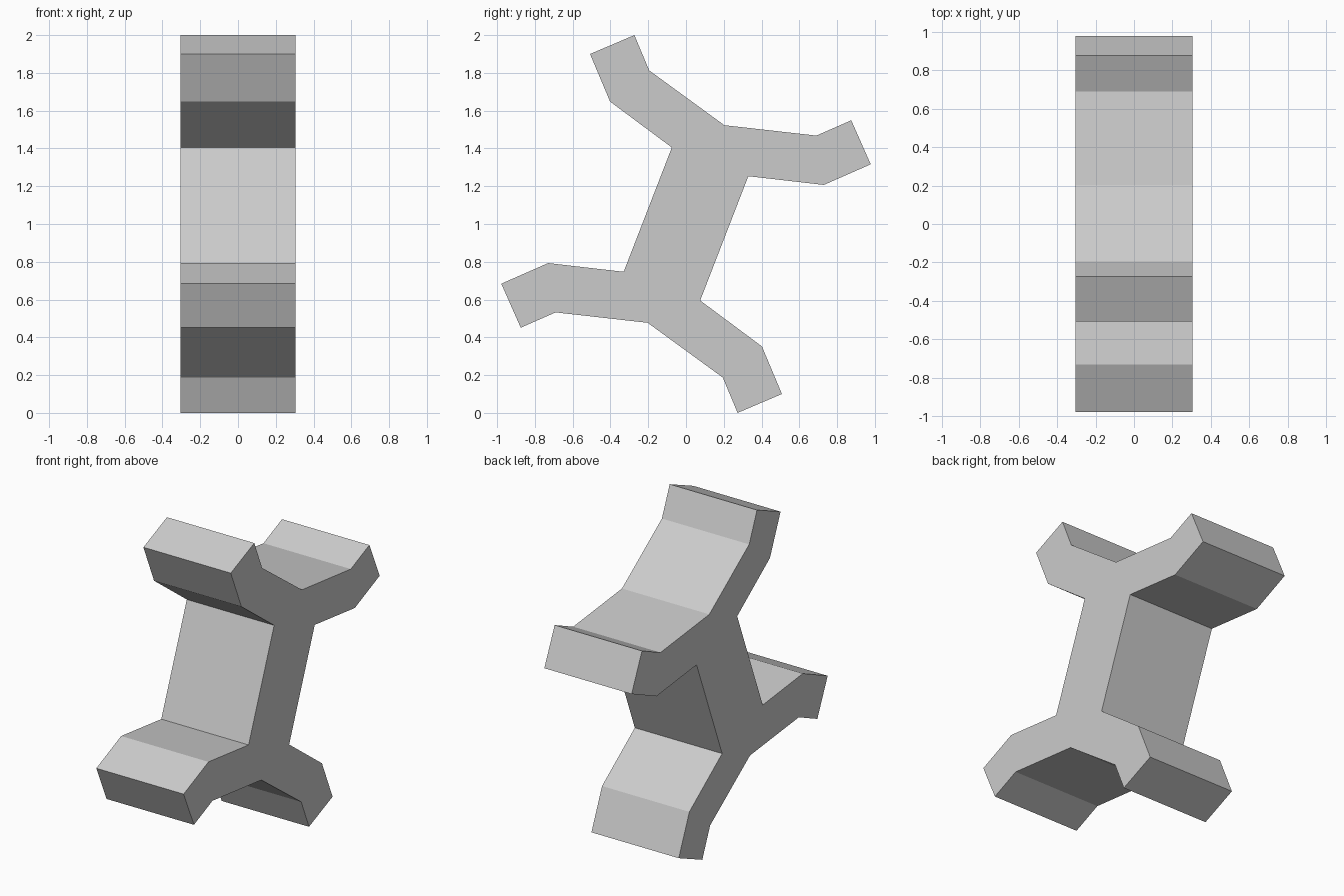
import bpy, bmesh

if "Cube" in bpy.data.objects:
    bpy.data.objects.remove(bpy.data.objects["Cube"])

HALF_WIDTH = 0.305

# Half of the four-armed outline as (y, z); the other half is a half turn about (0, 1)
half = [(-0.402, 1.648), (-0.508, 1.9), (-0.273, 2.0), (-0.195, 1.813),
        (0.203, 1.523), (0.69, 1.468), (0.875, 1.549), (0.978, 1.316),
        (0.73, 1.207), (0.33, 1.253), (0.075, 0.595)]
outline = half + [(-y, 2 - z) for y, z in half]

# Solid beam: extrude the outline along x
bm = bmesh.new()
face = bm.faces.new([bm.verts.new((-HALF_WIDTH, y, z)) for y, z in outline])
ext = bmesh.ops.extrude_face_region(bm, geom=[face], use_keep_orig=True)
bmesh.ops.translate(bm, vec=(2 * HALF_WIDTH, 0, 0),
                    verts=[v for v in ext["geom"] if isinstance(v, bmesh.types.BMVert)])
bmesh.ops.recalc_face_normals(bm, faces=bm.faces)

mesh = bpy.data.meshes.new("four_armed_beam")
bm.to_mesh(mesh)
bm.free()
bpy.context.collection.objects.link(bpy.data.objects.new("four_armed_beam", mesh))
